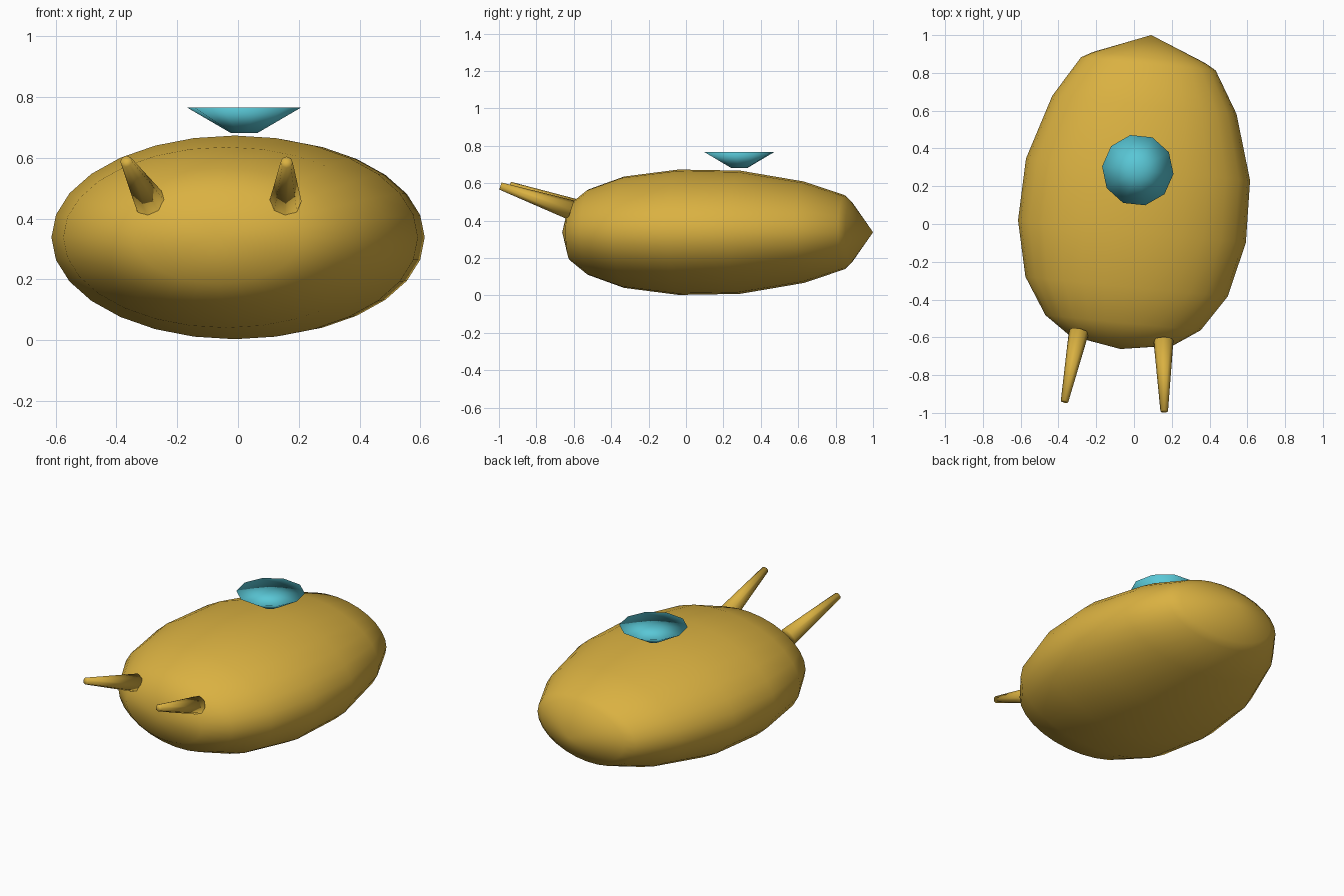
import bpy, bmesh, math
from mathutils import Vector, Matrix

cube = bpy.data.objects.get("Cube")
if cube:
    bpy.data.objects.remove(cube, do_unlink=True)


def make_material(name, color):
    mat = bpy.data.materials.new(name)
    mat.use_nodes = True
    mat.diffuse_color = (*color, 1)
    mat.node_tree.nodes["Principled BSDF"].inputs["Base Color"].default_value = (*color, 1)
    return mat


gold = make_material("gold", (0.70, 0.44, 0.053))
teal = make_material("teal", (0.10, 0.57, 0.67))


def loft(name, profile, sides, mat, matrix, squash=1.0, phase=0.0):
    """Turn (height, radius) pairs into a smooth solid; radius 0 is a pole."""
    bm = bmesh.new()
    rings = []
    for h, r in profile:
        if r == 0:
            rings.append([bm.verts.new((0, 0, h))] * sides)
            continue
        angles = [phase + math.tau * i / sides for i in range(sides)]
        rings.append([bm.verts.new((r * math.cos(a), r * squash * math.sin(a), h)) for a in angles])
    for low, high in zip(rings, rings[1:]):
        for i in range(sides):
            j = (i + 1) % sides
            corners = list(dict.fromkeys((low[i], low[j], high[j], high[i])))
            bm.faces.new(corners).smooth = True
    bmesh.ops.recalc_face_normals(bm, faces=bm.faces)
    mesh = bpy.data.meshes.new(name)
    bm.to_mesh(mesh)
    bm.free()
    mesh.materials.append(mat)
    obj = bpy.data.objects.new(name, mesh)
    obj.matrix_world = matrix
    bpy.context.collection.objects.link(obj)
    return obj


# Flattened egg body, lying along y and turned slightly to one side
body_profile = [(-0.665, 0), (-0.62, 0.275), (-0.525, 0.413), (-0.333, 0.538),
                (-0.04, 0.606), (0.29, 0.596), (0.634, 0.49), (0.852, 0.358),
                (0.885, 0.30), (1.005, 0)]
body_matrix = (Matrix.Translation((-0.007, 0, 0.338))
               @ Matrix.Rotation(math.radians(-5.6), 4, "Z")
               @ Matrix.Rotation(math.radians(-90), 4, "X"))
loft("body", body_profile, 28, gold, body_matrix, squash=0.553)

# Tapered horns at the front
for name, base, tip in (("right_horn", (-0.292, -0.57, 0.457), (-0.368, -0.94, 0.588)),
                        ("left_horn", (0.156, -0.615, 0.457), (0.16, -0.992, 0.585))):
    start, axis = Vector(base), Vector(tip) - Vector(base)
    turn = axis.to_track_quat("Z", "Y").to_matrix().to_4x4()
    loft(name, [(0, 0), (0, 0.053), (axis.length, 0.02), (axis.length, 0)], 8, gold,
         Matrix.Translation(start) @ turn)

# Flared dish hovering just above the back
loft("dish", [(0.682, 0), (0.682, 0.045), (0.766, 0.19), (0.766, 0)], 10, teal,
     Matrix.Translation((0.02, 0.285, 0)), phase=math.radians(30))
